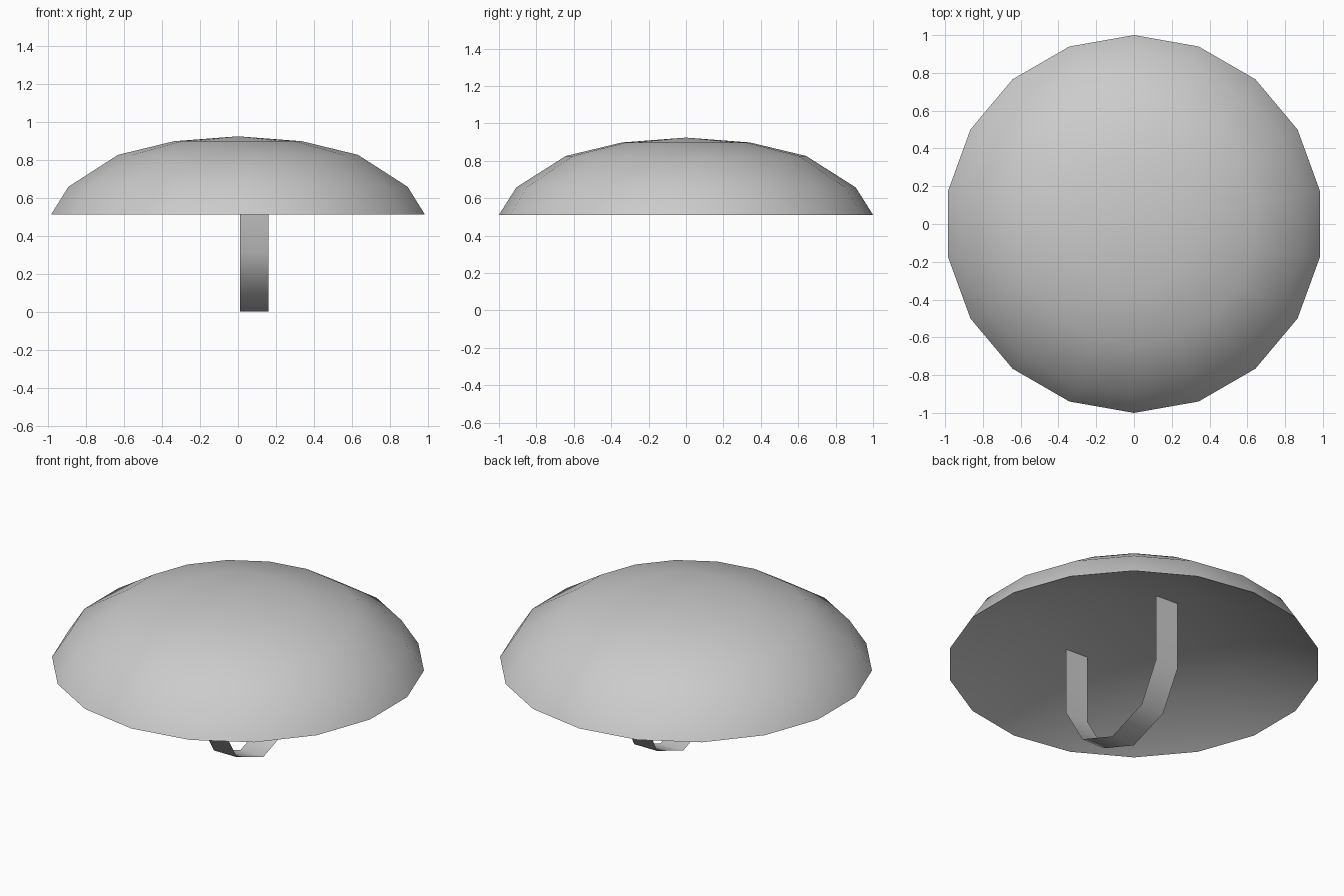
import bpy
import bmesh
from math import sin, cos, pi

default = bpy.data.objects.get("Cube")
if default:
    bpy.data.objects.remove(default, do_unlink=True)

# One plain grey for every part
grey = bpy.data.materials.new("plain_grey")
grey.use_nodes = True
colour = (0.6, 0.6, 0.6, 1)
grey.diffuse_color = colour
grey.node_tree.nodes["Principled BSDF"].inputs["Base Color"].default_value = colour


def finish(name, bm):
    mesh = bpy.data.meshes.new(name)
    bm.to_mesh(mesh)
    bm.free()
    mesh.materials.append(grey)
    mesh.shade_smooth()
    obj = bpy.data.objects.new(name, mesh)
    bpy.context.collection.objects.link(obj)
    return obj


def dome(name, profile, top, sides=18, inward=False):
    """Stacked rings closed by a fan at the top, open at the rim."""
    bm = bmesh.new()
    angles = [pi / 2 + 2 * pi * i / sides for i in range(sides)]
    rings = [[bm.verts.new((r * cos(a), r * sin(a), z)) for a in angles] for r, z in profile]
    apex = bm.verts.new((0, 0, top))
    for i in range(sides):
        j = (i + 1) % sides
        for low, high in zip(rings, rings[1:]):
            bm.faces.new((low[i], low[j], high[j], high[i]))
        bm.faces.new((rings[-1][i], rings[-1][j], apex))
    if inward:
        bmesh.ops.reverse_faces(bm, faces=bm.faces[:])
    return finish(name, bm)


# Outer dome and the shallower lining that meets it at the rim
dome("dome_shell", [(1, 0.511), (0.907, 0.658), (0.642, 0.826), (0.342, 0.898)], 0.924)
dome("dome_lining", [(1, 0.511), (0.907, 0.56), (0.642, 0.658), (0.342, 0.722)], 0.742,
     inward=True)

# Strap: thin U-shaped band hanging from the lining, slightly off centre
path = [(-0.375, 0.73), (-0.375, 0.315), (-0.24, 0.093), (0.01, 0),
        (0.255, 0.09), (0.375, 0.315), (0.375, 0.73)]
bm = bmesh.new()
rows = [[bm.verts.new((x, y, z)) for x in (0.01, 0.16)] for y, z in path]
for a, b in zip(rows, rows[1:]):
    bm.faces.new((a[0], a[1], b[1], b[0]))
finish("chin_strap", bm)
